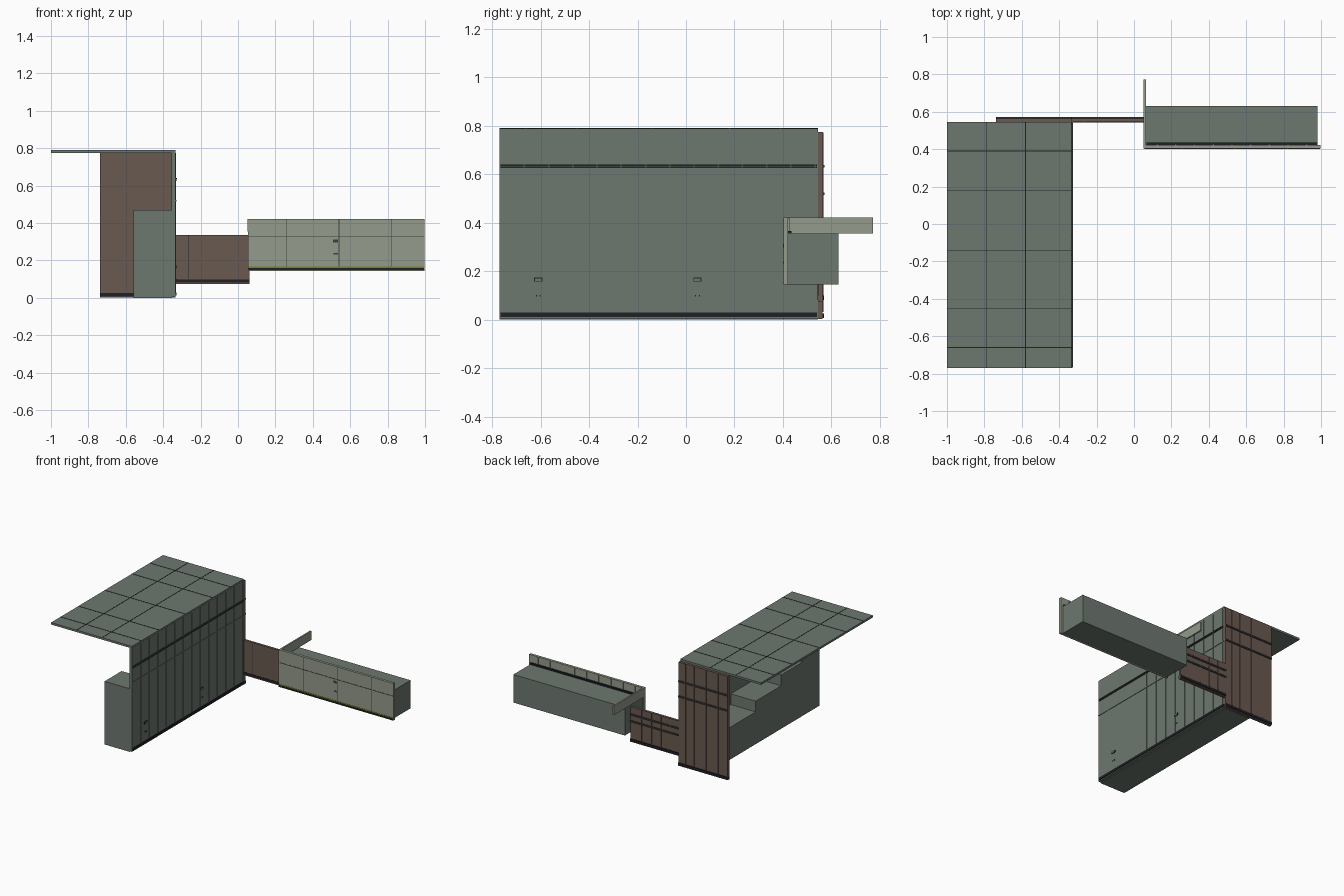
import bpy, bmesh


def material(name, r, g, b):
    m = bpy.data.materials.new(name)
    m.diffuse_color = (r, g, b, 1)
    return m


GREEN = material("grey green", 0.155, 0.185, 0.160)
PALE = material("pale sage", 0.295, 0.325, 0.262)
BROWN = material("dull brown", 0.142, 0.100, 0.080)
DARK = material("near black", 0.014, 0.014, 0.020)
SHADE = material("dark seam", 0.045, 0.050, 0.046)
OLIVE = material("olive stripe", 0.19, 0.25, 0.008)


def boxes(name, mat, *bounds):
    """One object from boxes given as (x0, x1, y0, y1, z0, z1)."""
    bm = bmesh.new()
    for x0, x1, y0, y1, z0, z1 in bounds:
        vs = bmesh.ops.create_cube(bm, size=1)["verts"]
        for v in vs:
            v.co.x = x1 if v.co.x > 0 else x0
            v.co.y = y1 if v.co.y > 0 else y0
            v.co.z = z1 if v.co.z > 0 else z0
    me = bpy.data.meshes.new(name)
    bm.to_mesh(me)
    bm.free()
    me.materials.append(mat)
    ob = bpy.data.objects.new(name, me)
    bpy.context.collection.objects.link(ob)
    return ob


def extrude_yz(name, mat, profile, x0, x1):
    """Solid from a y-z outline swept along x."""
    bm = bmesh.new()
    face = bm.faces.new([bm.verts.new((x0, y, z)) for y, z in profile])
    ext = bmesh.ops.extrude_face_region(bm, geom=[face])["geom"]
    for v in ext:
        if isinstance(v, bmesh.types.BMVert):
            v.co.x = x1
    bmesh.ops.recalc_face_normals(bm, faces=bm.faces)
    me = bpy.data.meshes.new(name)
    bm.to_mesh(me)
    bm.free()
    me.materials.append(mat)
    ob = bpy.data.objects.new(name, me)
    bpy.context.collection.objects.link(ob)
    return ob


Y0, Y1 = -0.77, 0.545

# Large slab roof with seams
boxes("roof", GREEN, (-1, -0.335, Y0, Y1, 0.775, 0.79))
boxes("roof_seams", DARK,
      *[(x - 0.002, x + 0.002, Y0, Y1, 0.789, 0.7915) for x in (-0.79, -0.58)],
      *[(-1, -0.335, y - 0.002, y + 0.002, 0.789, 0.7915)
        for y in (0.39, 0.18, -0.14, -0.45, -0.66)])

# Long wall under the roof edge
boxes("long_wall", GREEN, (-0.355, -0.334, Y0, Y1, 0.005, 0.778))
boxes("long_wall_battens", GREEN,
      *[(-0.335, -0.331, Y0 + 0.1 * i, Y0 + 0.1 * i + 0.006, 0.03, 0.775)
        for i in range(1, 14)])
boxes("long_wall_baseboard", DARK, (-0.336, -0.329, Y0 + 0.005, Y1 - 0.005, 0.012, 0.03))
boxes("long_wall_rail", SHADE,
      (-0.336, -0.327, Y0 + 0.005, Y1 - 0.005, 0.627, 0.632),
      (-0.336, -0.327, Y0 + 0.005, Y1 - 0.005, 0.635, 0.640))
boxes("long_wall_ledge", GREEN, (-0.336, -0.330, Y0, Y1, 0.515, 0.523))
for i, y in enumerate((-0.61, 0.047)):
    boxes(f"socket_frame_{i}", DARK, (-0.336, -0.329, y - 0.017, y + 0.017, 0.157, 0.174))
    boxes(f"socket_plate_{i}", GREEN, (-0.336, -0.328, y - 0.013, y + 0.013, 0.160, 0.171))
    boxes(f"socket_dots_{i}", DARK, (-0.336, -0.329, y - 0.010, y - 0.006, 0.095, 0.101),
          (-0.336, -0.329, y + 0.006, y + 0.010, 0.095, 0.101))

# Stepped block behind the long wall
extrude_yz("stepped_block", GREEN,
           [(Y0, 0.0), (Y0, 0.47), (-0.57, 0.47), (-0.57, 0.40), (-0.32, 0.40),
            (-0.32, 0.32), (-0.02, 0.32), (-0.02, 0.24), (Y1, 0.24), (Y1, 0.0)],
           -0.56, -0.354)

# Brown walls: tall end wall and low link wall


def brown_wall(name, x0, x1, z0, z1, battens, rails):
    boxes(name, BROWN, (x0, x1, 0.545, 0.564, z0, z1))
    boxes(name + "_battens", BROWN,
          *[(x - 0.003, x + 0.003, 0.563, 0.568, z0 + 0.03, z1 - 0.002) for x in battens])
    boxes(name + "_baseboard", DARK, (x0, x1, 0.5435, 0.570, z0 + 0.006, z0 + 0.024))
    boxes(name + "_rails", SHADE, *[(x0, x1, 0.563, 0.572, z, z + 0.011) for z in rails])


brown_wall("tall_end_wall", -0.738, -0.334, 0.002, 0.775,
           [-0.66, -0.56, -0.46, -0.39], [0.628, 0.515])
brown_wall("low_link_wall", -0.334, 0.062, 0.075, 0.335,
           [-0.265, -0.19, -0.11, -0.03], [0.275, 0.225])
boxes("low_link_seam", SHADE, (-0.267, -0.263, 0.5435, 0.546, 0.10, 0.335))

# Right wing: pale front wall, box behind and side fin
boxes("wing_front_wall", PALE, (0.053, 0.997, 0.403, 0.422, 0.145, 0.422))
boxes("wing_body", GREEN, (0.062, 0.98, 0.421, 0.63, 0.146, 0.355))
boxes("side_fin", PALE, (0.052, 0.063, 0.403, 0.772, 0.355, 0.422))
boxes("wing_baseboard", DARK, (0.055, 0.995, 0.4005, 0.404, 0.148, 0.160),
      (0.066, 0.98, 0.421, 0.435, 0.354, 0.366))
boxes("wing_stripe", OLIVE, (0.055, 0.995, 0.4005, 0.404, 0.161, 0.167))
boxes("wing_seams", SHADE,
      *[(x - 0.002, x + 0.002, 0.4015, 0.404, 0.167, 0.422) for x in (0.26, 0.54, 0.82)],
      (0.055, 0.995, 0.4015, 0.404, 0.325, 0.329))
boxes("wing_back_battens", PALE,
      *[(0.12 + 0.1 * i, 0.127 + 0.1 * i, 0.421, 0.427, 0.36, 0.42) for i in range(9)])
boxes("wing_wall_plates", SHADE, (0.507, 0.535, 0.401, 0.404, 0.297, 0.312),
      (0.510, 0.535, 0.401, 0.404, 0.232, 0.241))
